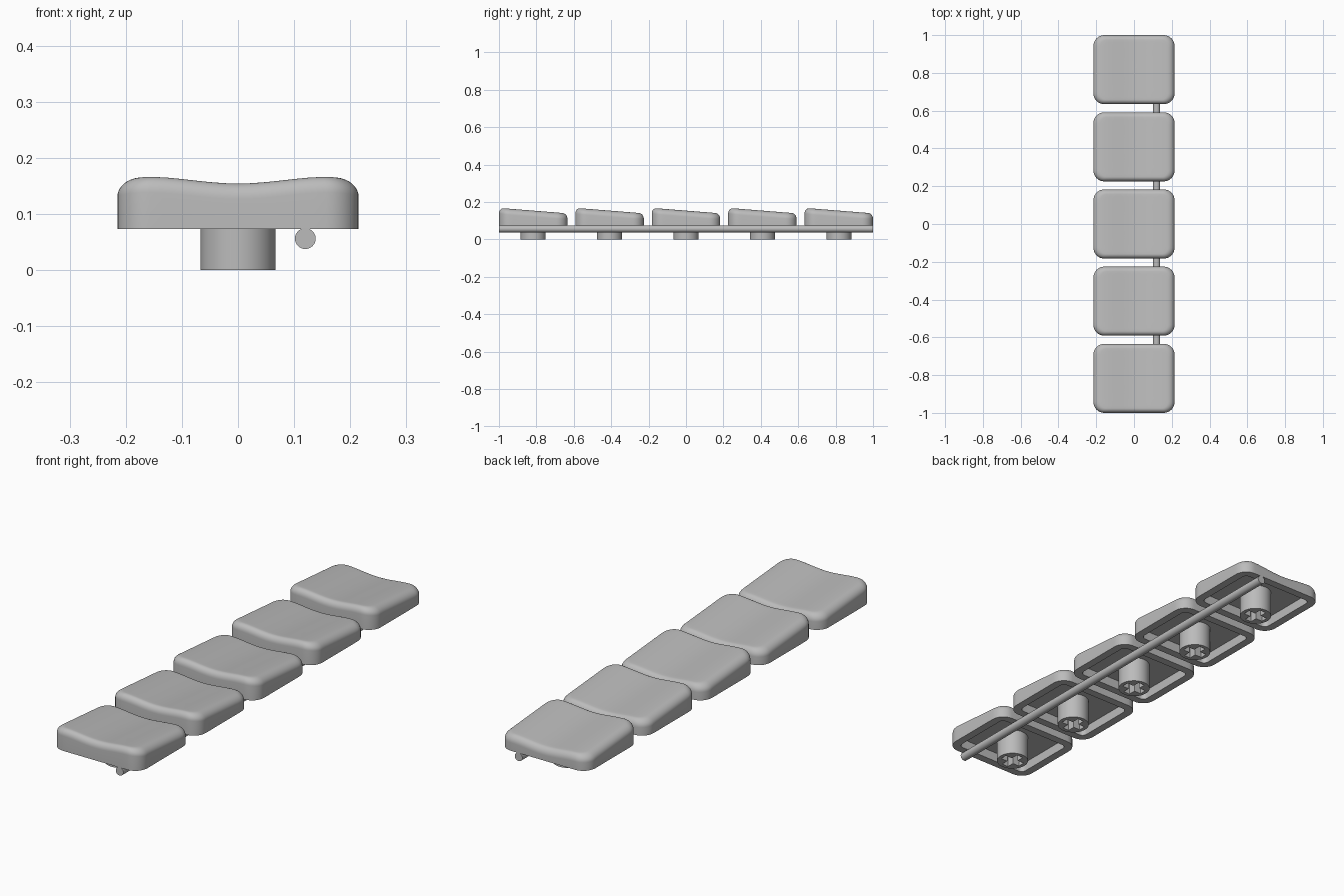
import bpy
import bmesh
from math import cos, sin, pi

if "Cube" in bpy.data.objects:
    bpy.data.objects.remove(bpy.data.objects["Cube"], do_unlink=True)

HALF_X, HALF_Y, CORNER = 0.215, 0.183, 0.058
BASE, CEILING, WALL = 0.073, 0.115, 0.036
PITCH = 0.817 / 2

grey = bpy.data.materials.new("grey plastic")
grey.use_nodes = True
grey.diffuse_color = (0.5, 0.5, 0.5, 1)
grey.node_tree.nodes["Principled BSDF"].inputs["Base Color"].default_value = (0.5, 0.5, 0.5, 1)


def finish(name, bm):
    """Turn a bmesh into a smooth-shaded object."""
    bmesh.ops.recalc_face_normals(bm, faces=bm.faces)
    mesh = bpy.data.meshes.new(name)
    bm.to_mesh(mesh)
    bm.free()
    mesh.materials.append(grey)
    obj = bpy.data.objects.new(name, mesh)
    bpy.context.collection.objects.link(obj)
    return obj


def smooth(obj, angle=0.6):
    bpy.ops.object.select_all(action="DESELECT")
    obj.select_set(True)
    bpy.context.view_layer.objects.active = obj
    bpy.ops.object.shade_smooth_by_angle(angle=angle)


def rounded_rect(hx, hy, r, arc=8, side=14):
    """Outline with arc steps at the corners and evenly divided sides."""
    points = []
    for k, (sx, sy) in enumerate([(1, 1), (-1, 1), (-1, -1), (1, -1)]):
        for i in range(arc + 1):
            a = (k + i / arc) * pi / 2
            points.append((sx * (hx - r) + r * cos(a), sy * (hy - r) + r * sin(a)))
        x, y = points[-1]
        along_x = k % 2 == 0
        length = 2 * ((hx if along_x else hy) - r)
        dx, dy = [(-1, 0), (0, -1), (1, 0), (0, 1)][k]
        for i in range(1, side):
            points.append((x + dx * length * i / side, y + dy * length * i / side))
    return points


def top_height(x, y):
    """Sloping top with a shallow dip across its width."""
    return 0.1415 - 0.08 * y + 0.006 * (1 - cos(pi * x / 0.165))


def make_cap():
    bm = bmesh.new()
    rings = []

    def add_ring(points, height):
        rings.append([bm.verts.new((x, y, height(x, y))) for x, y in points])

    # Hollow underside, from the ceiling out to the rim
    inner = rounded_rect(HALF_X - WALL, HALF_Y - WALL, CORNER - WALL)
    add_ring(inner, lambda x, y: CEILING)
    add_ring(inner, lambda x, y: BASE)
    # Outer wall and rounded top edge
    add_ring(rounded_rect(HALF_X, HALF_Y, CORNER), lambda x, y: BASE)
    for i in range(9):
        a = i / 8 * pi / 2
        inset = 1 - cos(a)
        outline = rounded_rect(HALF_X - 0.037 * inset, HALF_Y - 0.025 * inset, CORNER - 0.025 * inset)
        add_ring(outline, lambda x, y: top_height(x, y) - 0.03 * (1 - sin(a)))
    # Dished top surface
    for i in range(1, 12):
        s = 1 - i / 12
        add_ring([(x * s, y * s) for x, y in outline], top_height)

    n = len(inner)
    for a, b in zip(rings, rings[1:]):
        for i in range(n):
            j = (i + 1) % n
            bm.faces.new((a[i], a[j], b[j], b[i]))
    bm.faces.new(rings[0])
    centre = bm.verts.new((0, 0, top_height(0, 0)))
    for i in range(n):
        bm.faces.new((rings[-1][i], rings[-1][(i + 1) % n], centre))
    obj = finish("key_cap", bm)
    smooth(obj)
    return obj


def prism(name, points, z0, z1):
    """Straight extrusion of an outline along z."""
    bm = bmesh.new()
    face = bm.faces.new([bm.verts.new((x, y, z0)) for x, y in points])
    result = bmesh.ops.extrude_face_region(bm, geom=[face])
    for v in result["geom"]:
        if isinstance(v, bmesh.types.BMVert):
            v.co.z = z1
    return finish(name, bm)


def circle(r, n):
    return [(r * cos(2 * pi * i / n), r * sin(2 * pi * i / n)) for i in range(n)]


def make_stem():
    obj = prism("stem", circle(0.067, 48), 0, CEILING + 0.004)
    # Cross-shaped socket
    long, w = 0.05, 0.016
    arm = [(long, -w), (long, w), (w, w)]
    cross = []
    for k in range(4):
        c, s = round(cos(k * pi / 2)), round(sin(k * pi / 2))
        cross += [(x * c - y * s, x * s + y * c) for x, y in arm]
    cutter = prism("socket_cutter", cross, -0.02, 0.095)
    cutter.hide_render = True
    mod = obj.modifiers.new("socket", "BOOLEAN")
    mod.operation = "DIFFERENCE"
    mod.solver = "EXACT"
    mod.object = cutter
    bpy.context.view_layer.objects.active = obj
    bpy.ops.object.modifier_apply(modifier=mod.name)
    bpy.data.objects.remove(cutter, do_unlink=True)
    smooth(obj)
    return obj


# Row of five caps, each on its stem
for part in (make_cap(), make_stem()):
    name = part.name
    for i in range(5):
        obj = part if i == 0 else part.copy()
        if i:
            bpy.context.collection.objects.link(obj)
        obj.name = f"{name}_{i + 1}"
        obj.location.y = (i - 2) * PITCH

# Rod joining the caps under their rims
rod = prism("connecting_rod", circle(0.0185, 32), -1, 1)
rod.rotation_euler.x = pi / 2
rod.location = (0.12, 0, 0.056)
smooth(rod)
